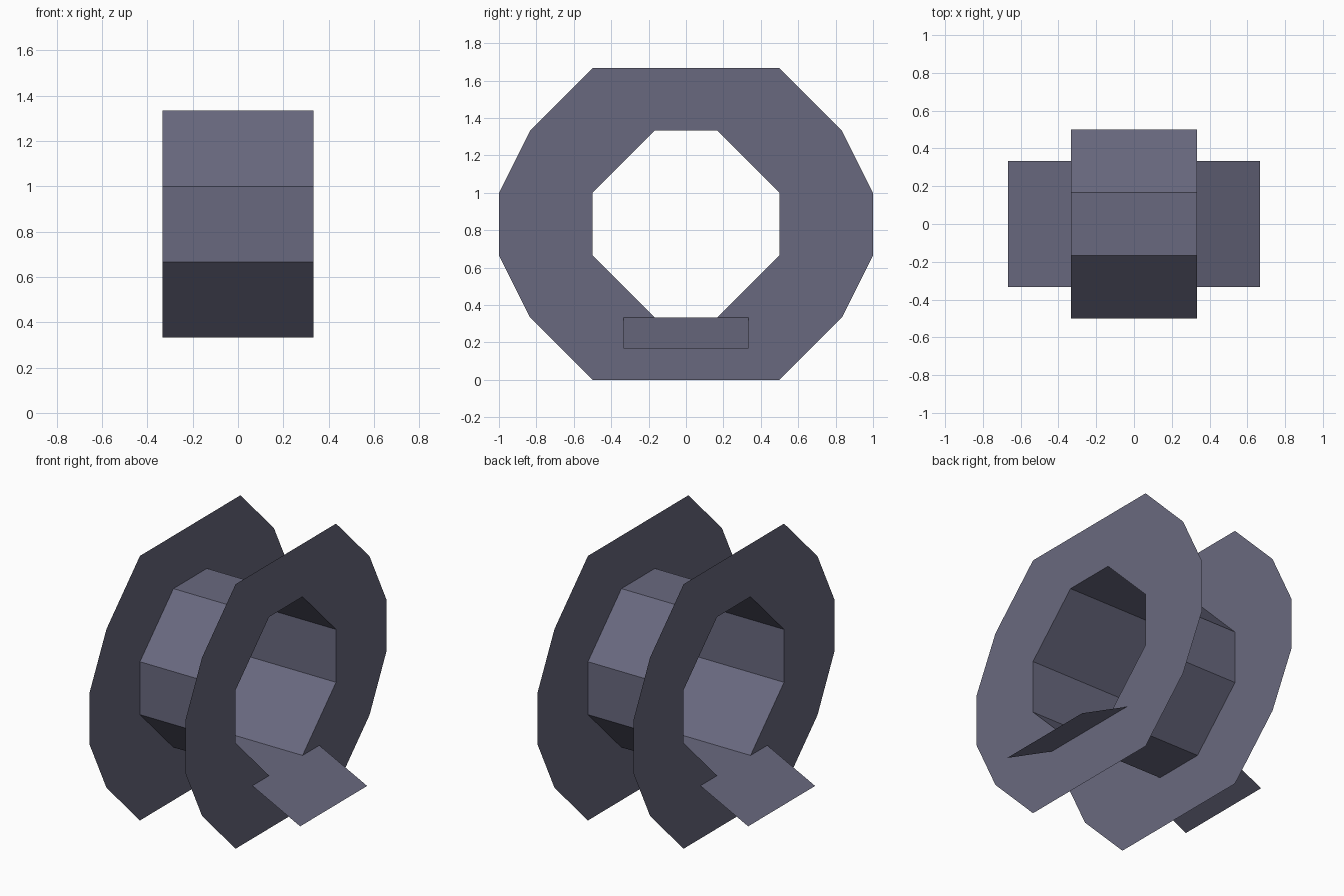
import bpy, bmesh
from mathutils import Vector

if "Cube" in bpy.data.objects:
    bpy.data.objects.remove(bpy.data.objects["Cube"])

T = 1 / 3          # half width of the drum, and the grid step of the design
MID = 5 / 6        # height of the axle

metal = bpy.data.materials.new("blue_grey_metal")
metal.diffuse_color = (0.141, 0.141, 0.212, 1)
metal.use_nodes = True
metal.node_tree.nodes["Principled BSDF"].inputs["Base Color"].default_value = metal.diffuse_color


def ring(quarter):
    """Mirror a quarter outline (y, z above axle) into a full closed loop."""
    top = quarter + [(-y, z) for y, z in reversed(quarter)]
    return [(y, MID + z) for y, z in top + [(-y, -z) for y, z in top]]


def finish(name, bm):
    mesh = bpy.data.meshes.new(name)
    bm.to_mesh(mesh)
    bm.free()
    mesh.materials.append(metal)
    obj = bpy.data.objects.new(name, mesh)
    bpy.context.collection.objects.link(obj)


def add_loop(bm, points, x):
    verts = [bm.verts.new((x, y, z)) for y, z in points]
    edges = [bm.edges.new((a, b)) for a, b in zip(verts, verts[1:] + verts[:1])]
    return verts, edges


outer = ring([(1, 1 / 6), (5 / 6, 1 / 2), (1 / 2, 5 / 6)])
inner = ring([(1 / 2, 1 / 6), (1 / 6, 1 / 2)])

# Octagonal drum, an open tube between the rims
bm = bmesh.new()
left, _ = add_loop(bm, inner, -T)
right, _ = add_loop(bm, inner, T)
for i in range(len(inner)):
    j = (i + 1) % len(inner)
    bm.faces.new((left[i], left[j], right[j], right[i]))
for f in bm.faces:
    c = f.calc_center_median() - Vector((0, 0, MID))
    f.normal_update()
    if f.normal.dot(c) < 0:
        f.normal_flip()
finish("drum", bm)

for side, label in ((-1, "left"), (1, "right")):
    # Flat rim with an octagonal hole
    bm = bmesh.new()
    edges = add_loop(bm, outer, side * T)[1] + add_loop(bm, inner, side * T)[1]
    bmesh.ops.triangle_fill(bm, edges=edges, use_beauty=True, normal=(side, 0, 0))
    for f in bm.faces:
        f.normal_update()
        if f.normal.x * side < 0:
            f.normal_flip()
    finish(label + "_rim", bm)

    # Sloping step below the hole
    bm = bmesh.new()
    corners = [(T, -T, T), (2 * T, -T, T / 2), (2 * T, T, T / 2), (T, T, T)]
    face = bm.faces.new([bm.verts.new((side * x, y, z)) for x, y, z in corners])
    if side < 0:
        face.normal_flip()
    finish(label + "_step", bm)
